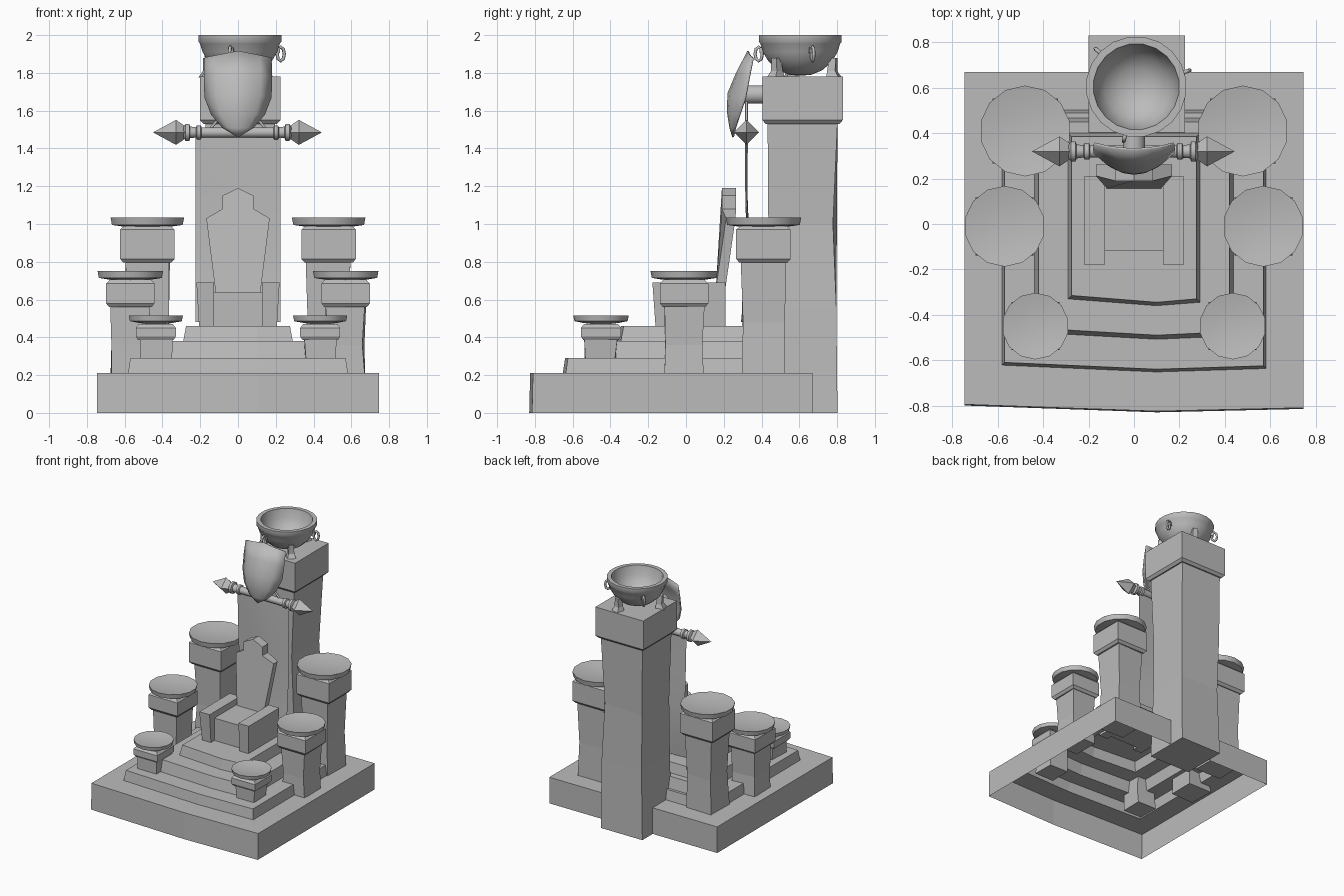
import bpy, bmesh, math, random
from mathutils import Vector, Matrix

random.seed(4)
old = bpy.data.objects.get("Cube")
if old:
    bpy.data.objects.remove(old)

stone = bpy.data.materials.new("grey stone")
stone.use_nodes = True
GREY = (0.5, 0.5, 0.5, 1)
stone.diffuse_color = GREY
stone.node_tree.nodes["Principled BSDF"].inputs["Base Color"].default_value = GREY


def finish(name, bm, smooth=None, fix=True):
    if fix:
        bmesh.ops.recalc_face_normals(bm, faces=bm.faces)
    mesh = bpy.data.meshes.new(name)
    bm.to_mesh(mesh)
    bm.free()
    mesh.materials.append(stone)
    ob = bpy.data.objects.new(name, mesh)
    bpy.context.collection.objects.link(ob)
    if smooth:
        bpy.ops.object.select_all(action='DESELECT')
        ob.select_set(True)
        bpy.context.view_layer.objects.active = ob
        bpy.ops.object.shade_smooth_by_angle(angle=math.radians(smooth))
    return ob


def loft(name, rings, bottom=True, top=True, closed=True, smooth=None):
    """Skin a stack of equal point rings."""
    bm = bmesh.new()
    rows = [[bm.verts.new(p) for p in ring] for ring in rings]
    n = len(rows[0])
    for a, b in zip(rows, rows[1:]):
        for i in range(n if closed else n - 1):
            j = (i + 1) % n
            bm.faces.new((a[i], a[j], b[j], b[i]))
    if bottom:
        bm.faces.new(rows[0][::-1])
    if top:
        bm.faces.new(rows[-1])
    bmesh.ops.remove_doubles(bm, verts=bm.verts, dist=1e-5)
    return finish(name, bm, smooth)


def square(cx, cy, h, z, jit=0):
    r = lambda: random.uniform(-jit, jit)
    return [(cx + sx * h + r(), cy + sy * h + r(), z)
            for sx, sy in ((-1, -1), (1, -1), (1, 1), (-1, 1))]


def box(name, x0, x1, y0, y1, z0, z1):
    return loft(name, [[(x0, y0, z), (x1, y0, z), (x1, y1, z), (x0, y1, z)] for z in (z0, z1)])


def lathe(name, profile, place, sides, smooth=40):
    """Spin (radius, height) points about z, then place with a matrix."""
    rings = []
    for r, h in profile:
        angles = [math.tau * (i + 0.5) / sides for i in range(sides)]
        rings.append([place @ Vector((r * math.cos(a), r * math.sin(a), h)) for a in angles])
    return loft(name, rings, bottom=profile[0][0] > 0, top=profile[-1][0] > 0, smooth=smooth)


def tube(name, points, radius, cyclic=False):
    curve = bpy.data.curves.new(name, 'CURVE')
    curve.dimensions = '3D'
    curve.bevel_depth = radius
    curve.bevel_resolution = 1
    curve.use_fill_caps = True
    s = curve.splines.new('POLY')
    s.points.add(len(points) - 1)
    for p, q in zip(s.points, points):
        p.co = (*q, 1)
    s.use_cyclic_u = cyclic
    curve.materials.append(stone)
    ob = bpy.data.objects.new(name, curve)
    bpy.context.collection.objects.link(ob)
    return ob


# Stepped platform: one hollow shell, open underneath, with bowed fronts
def outline(hw, front, back, z, grow=0):
    w, f, b = hw + grow, front - grow, back + grow
    return [(-w, f + 0.03, z), (0.1, f, z), (w, f + 0.015, z), (w, b, z), (-w, b, z)]

loft("stepped_platform", [
    outline(0.747, -0.83, 0.67, 0), outline(0.747, -0.825, 0.67, 0.21),
    outline(0.57, -0.64, 0.49, 0.21, 0.012), outline(0.57, -0.64, 0.49, 0.29),
    outline(0.42, -0.49, 0.45, 0.29, 0.018), outline(0.42, -0.49, 0.45, 0.38),
    outline(0.275, -0.345, 0.385, 0.38, 0.015), outline(0.275, -0.345, 0.385, 0.46)],
    bottom=False)

# Throne
box("throne_seat", -0.128, 0.128, -0.117, 0.18, 0.44, 0.64)
for side, label in ((1, "left"), (-1, "right")):
    loft("throne_arm_" + label, [
        [(side * x, y, z) for x, y in ((0.128, f), (w, f), (w, 0.21), (0.128, 0.21))]
        for w, f, z in ((0.205, -0.16, 0.44), (0.22, -0.178, 0.69))])
half = [(0.12, 0.46), (0.12, 0.65), (0.168, 1.03), (0.083, 1.08), (0.083, 1.15)]
back_shape = half + [(0, 1.19)] + [(-x, z) for x, z in half[::-1]]
lean = lambda z: 0.13 + 0.085 * (min(z, 1.05) - 0.46) / 0.59
loft("throne_back", [[(x, lean(z) + d - (0.025 if z > 1.04 and d == 0 else 0), z)
                      for x, z in back_shape] for d in (0, 0.05)])


# Side columns with dished tops
def column(label, x, y, r, top, foot, cap_h):
    h = r * 0.72
    s = r * 0.58
    cap0 = top - cap_h
    mid = (foot + cap0) / 2
    loft("column_shaft_" + label, [
        square(x, y, s, foot, 0.004), square(x, y, s * 0.92, mid, 0.008),
        square(x, y, s * 1.02, cap0 + 0.02, 0.004)])
    loft("column_cap_" + label, [
        square(x, y, h * 0.88, cap0), square(x, y, h, cap0 + 0.02),
        square(x, y, h, top - 0.065), square(x, y, h * 0.85, top - 0.045)])
    lip = 0.2 * r
    lathe("column_dish_" + label, [
        (0, -lip - 0.02), (r * 0.6, -lip - 0.01), (r * 0.96, -lip), (r, 0),
        (r * 0.6, -lip * 0.35), (0, -lip * 0.5)],
        Matrix.Translation((x, y, top)), 14, 35)

for side, label in ((1, "left"), (-1, "right")):
    column("front_" + label, side * 0.435, -0.45, 0.147, 0.515, 0.16, 0.13)
    column("middle_" + label, side * 0.57, -0.01, 0.178, 0.75, 0.16, 0.19)
    column("back_" + label, side * 0.48, 0.41, 0.2, 1.035, 0.16, 0.24)

# Tall rear pillar
loft("pillar_shaft", [square(0.012, 0.617, h, z, j) for h, z, j in (
    (0.185, 0, 0), (0.178, 0.55, 0.01), (0.17, 1.0, 0.012), (0.185, 1.54, 0))])
loft("pillar_cap", [square(0.012, 0.617, h, z) for h, z in (
    (0.195, 1.53), (0.213, 1.55), (0.213, 1.78))])

# Hanging banner
banner_rows = ((1.48, 0.32), (1.2, 0.321), (0.9, 0.328), (0.68, 0.318), (0.48, 0.297))
loft("banner", [[(x, y + 0.008 * math.sin(9 * x + 4 * z), z) for x in (-0.225, -0.11, 0, 0.11, 0.225)]
                for z, y in banner_rows], bottom=False, top=False, closed=False, smooth=30)

# Double-headed spear that carries the banner
along_x = Matrix.Translation((-0.003, 0.32, 1.485)) @ Matrix.Rotation(math.pi / 2, 4, 'Y')
grip = [(0.028, 0), (0.028, 0.19), (0.038, 0.195), (0.038, 0.215), (0.028, 0.22),
        (0.032, 0.25), (0.046, 0.255), (0.046, 0.275), (0.03, 0.285)]
lathe("spear_rod", [(r, -h) for r, h in grip[:0:-1]] + grip[1:], along_x, 12)
turn = Matrix.Rotation(math.pi / 4, 4, 'Z')
for side, label in ((1, "left"), (-1, "right")):
    head = [(0.025, 0.265), (0.066, 0.325), (0, 0.447)]
    lathe("spear_head_" + label, [(r, side * h) for r, h in head], along_x @ turn, 4, None)
    tube("rope_" + label, [(0, 0.32, 1.68), (side * 0.15, 0.32, 1.5)], 0.008)

# Shield and its wall peg
to_wall = Matrix.Translation((0, 0.28, 1.685)) @ Matrix.Rotation(-math.pi / 2, 4, 'X')
lathe("shield_peg", [(0.05, 0), (0.05, 0.14)], to_wall, 12)
shield_rows = (  # half width, centre height, edge height, centre depth, edge depth
    (0.176, 1.915, 1.88, 0.33, 0.355), (0.178, 1.80, 1.78, 0.27, 0.335),
    (0.175, 1.69, 1.67, 0.224, 0.315), (0.14, 1.59, 1.58, 0.222, 0.285),
    (0.08, 1.51, 1.51, 0.235, 0.262), (0, 1.46, 1.46, 0.25, 0.25))
shield = loft("shield", [
    [(w * t, yc + (ye - yc) * t * t, zc + (ze - zc) * abs(t)) for t in (-1, -0.66, -0.33, 0, 0.33, 0.66, 1)]
    for w, zc, ze, yc, ye in shield_rows], bottom=False, top=False, closed=False, smooth=50)
thick = shield.modifiers.new("thickness", 'SOLIDIFY')
thick.thickness = 0.01
thick.offset = 0

# Fire bowl on the pillar
BX, BY = 0.01, 0.605
lathe("fire_bowl", [(0, 1.785), (0.06, 1.79), (0.12, 1.815), (0.17, 1.86), (0.2, 1.91), (0.214, 1.955),
                    (0.222, 1.965), (0.222, 2.0), (0.19, 2.0), (0.175, 1.93), (0.14, 1.87),
                    (0.08, 1.83), (0, 1.815)],
      Matrix.Translation((BX, BY, 0)), 20)
for k in range(3):
    # Splayed foot
    spin = Matrix.Translation((BX, BY, 0)) @ Matrix.Rotation(math.radians(75 + 120 * k), 4, 'Z')
    loft("bowl_foot_%d" % (k + 1), [
        [spin @ Vector(p) for p in square(r, 0, h, z)]
        for r, h, z in ((0.185, 0.034, 1.775), (0.175, 0.022, 1.81), (0.18, 0.018, 1.88))])
    # Link ring and its lug
    spin = Matrix.Translation((BX, BY, 0)) @ Matrix.Rotation(math.radians(17 + 120 * k), 4, 'Z')
    tube("bowl_ring_%d" % (k + 1), [
        spin @ Vector((0.226 + 0.02 * math.cos(a), 0, 1.9 + 0.037 * math.sin(a)))
        for a in [math.tau * i / 8 for i in range(8)]], 0.009, True)
    loft("bowl_lug_%d" % (k + 1), [
        [spin @ Vector(p) for p in square(0.205, 0, 0.014, z)] for z in (1.905, 1.935)])
